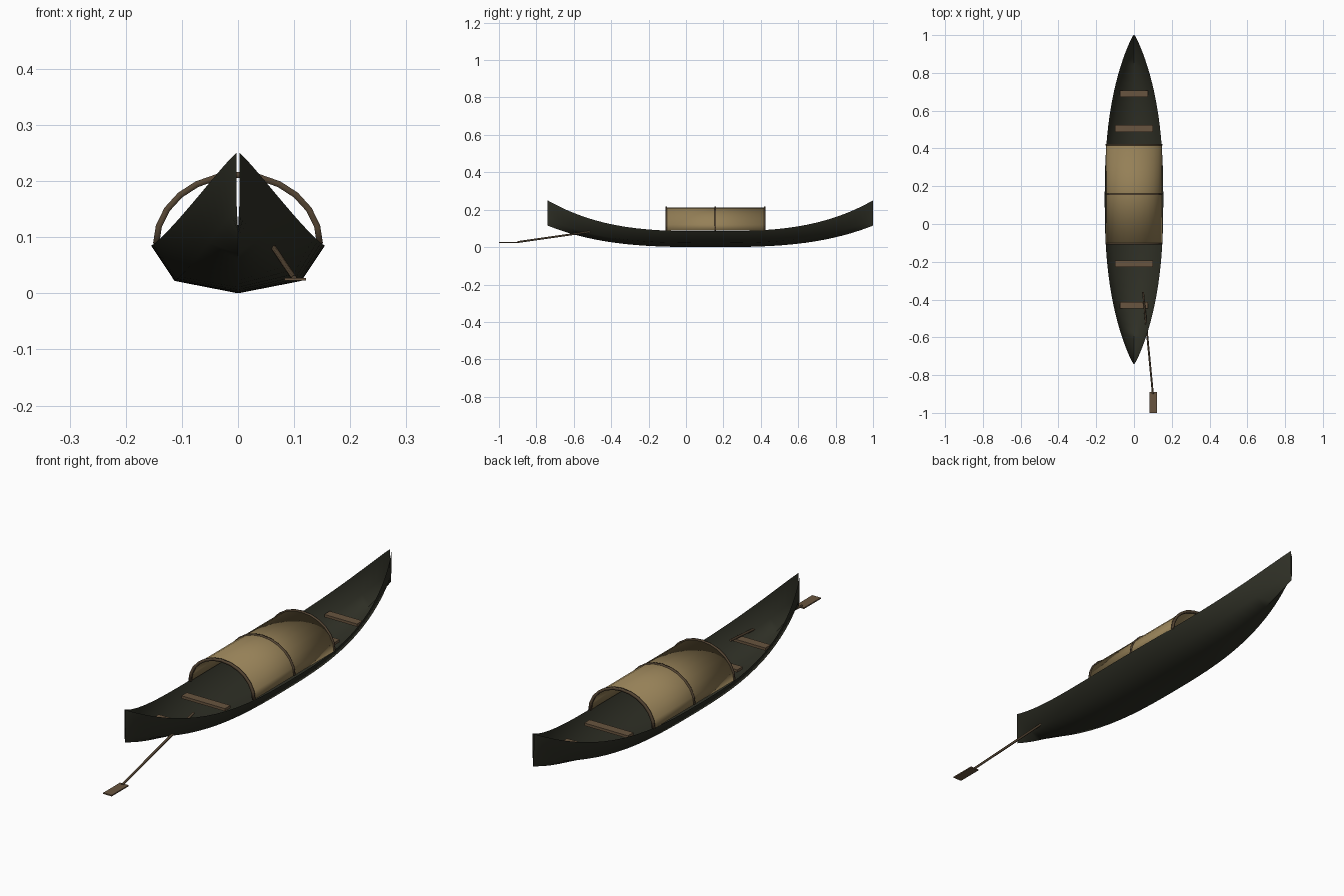
import bpy, math
from mathutils import Vector

cube = bpy.data.objects.get("Cube")
if cube:
    bpy.data.objects.remove(cube, do_unlink=True)


def material(name, r, g, b):
    m = bpy.data.materials.new(name)
    m.use_nodes = True
    m.diffuse_color = (r, g, b, 1)
    m.node_tree.nodes["Principled BSDF"].inputs["Base Color"].default_value = (r, g, b, 1)
    return m


HULL = material("tarred hull", 0.028, 0.029, 0.019)
MAT = material("woven bamboo", 0.30, 0.215, 0.095)
WOOD = material("plank wood", 0.14, 0.09, 0.05)
RIB = material("dark rib wood", 0.09, 0.06, 0.034)


def make(name, verts, faces, mat, smooth=None):
    mesh = bpy.data.meshes.new(name)
    mesh.from_pydata(verts, [], faces)
    mesh.materials.append(mat)
    if smooth:
        mesh.shade_smooth()
        mesh.set_sharp_from_angle(angle=math.radians(smooth))
    ob = bpy.data.objects.new(name, mesh)
    bpy.context.collection.objects.link(ob)
    return ob


def grid_faces(rows, cols):
    return [(i * cols + j, i * cols + j + 1, (i + 1) * cols + j + 1, (i + 1) * cols + j)
            for i in range(rows - 1) for j in range(cols - 1)]


def box(name, center, size, mat):
    verts = [[center[k] + size[k] * s[k] / 2 for k in range(3)]
             for s in [(x, y, z) for x in (-1, 1) for y in (-1, 1) for z in (-1, 1)]]
    faces = [(0, 1, 3, 2), (4, 6, 7, 5), (0, 4, 5, 1), (2, 3, 7, 6), (0, 2, 6, 4), (1, 5, 7, 3)]
    return make(name, verts, faces, mat)


def arch(name, rx, rz, y0, y1, thick, mat):
    # half-elliptical sheet spanning the gunwales, thickened inward
    n = 13
    verts = [(rx * math.cos(a), y, 0.088 + rz * math.sin(a))
             for y in (y0, y1) for a in [math.pi * k / (n - 1) for k in range(n)]]
    faces = [f[::-1] for f in grid_faces(2, n)]
    ob = make(name, verts, faces, mat, 40)
    sol = ob.modifiers.new("thickness", "SOLIDIFY")
    sol.thickness, sol.offset = thick, 0
    return ob


# Hull: open shell lofted through hard-chined sections, narrowing to a slit at each end
MID, HALF, STATIONS = 0.13, 0.87, 41
verts = []
for i in range(STATIONS):
    t = -math.cos(math.pi * i / (STATIONS - 1))
    rise = abs(t) ** 3
    width = 0.003 + 0.152 * max(0, 1 - abs(t) ** 2.5) ** 0.9
    keel, sheer = 0.115 * rise, 0.085 + 0.165 * rise
    for wx, wz in ((-1, 1), (-0.73, 0.26), (0, 0), (0.73, 0.26), (1, 1)):
        verts.append((wx * width, MID + HALF * t, keel + wz * (sheer - keel)))
faces = [f[::-1] for f in grid_faces(STATIONS, 5)]
make("hull", verts, faces, HULL, 55)

# Arched cover and its three ribs
arch("arched_cover", 0.146, 0.122, -0.105, 0.42, 0.004, MAT)
for label, y in (("front", -0.105), ("middle", 0.157), ("back", 0.42)):
    arch(label + "_cover_rib", 0.146, 0.123, y - 0.004, y + 0.004, 0.011, RIB)

# Cross seats
for label, y, half in (("front_end", -0.43, 0.075), ("front", -0.21, 0.1),
                       ("back", 0.505, 0.1), ("back_end", 0.69, 0.075)):
    box(label + "_seat", (0, y, 0.08), (2 * half, 0.036, 0.011), WOOD)

# Oar: slender shaft with a flat blade
a, b = Vector((0.048, -0.36, 0.104)), Vector((0.1, -0.9, 0.027))
bpy.ops.mesh.primitive_cylinder_add(vertices=8, radius=0.005, depth=(b - a).length, location=(a + b) / 2)
shaft = bpy.context.object
shaft.name = "oar_shaft"
shaft.rotation_euler = (b - a).to_track_quat("Z", "Y").to_euler()
shaft.data.materials.append(RIB)
bpy.ops.object.shade_smooth_by_angle(angle=math.radians(50))
box("oar_blade", (0.102, -0.945, 0.025), (0.039, 0.11, 0.005), WOOD)
